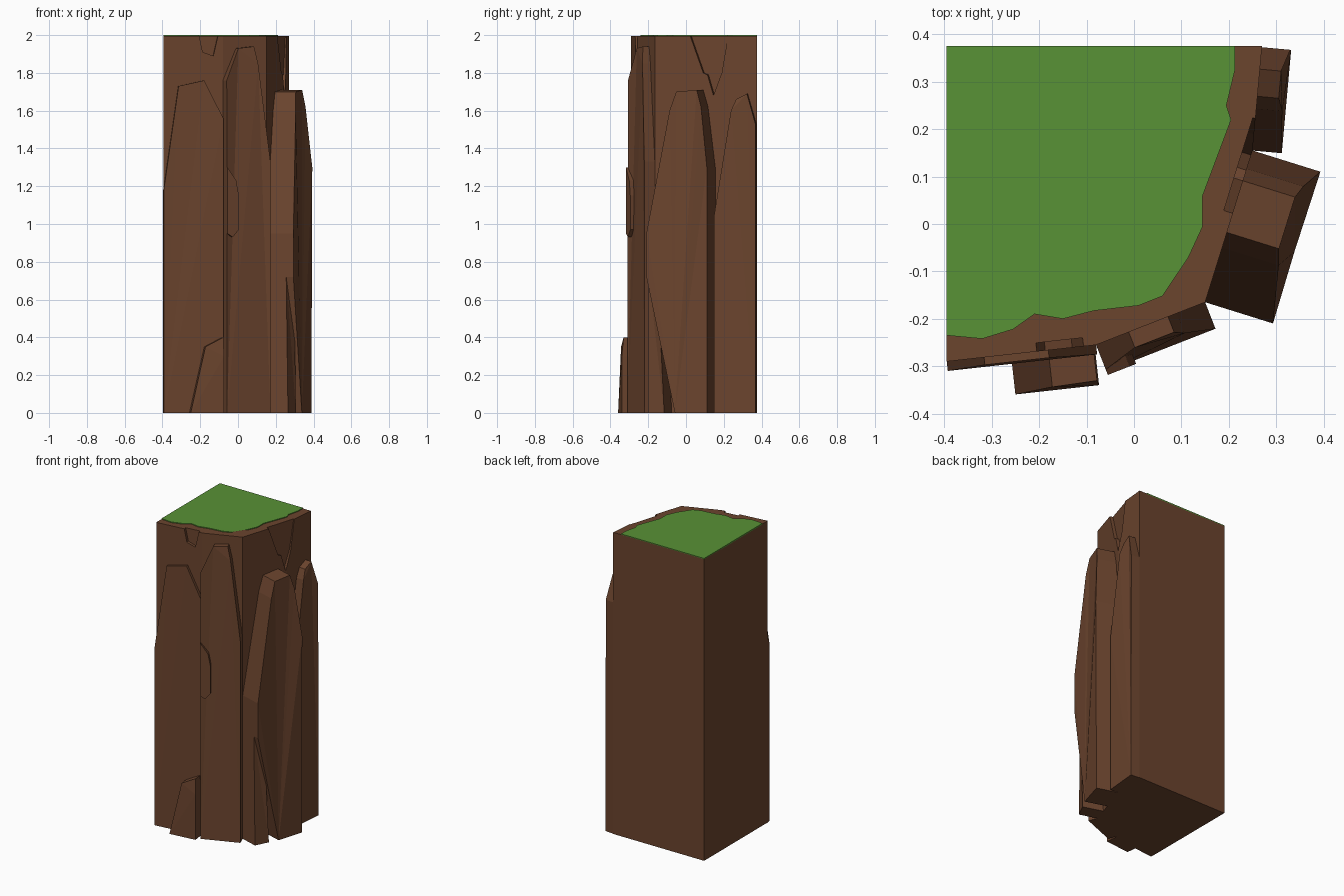
import bpy
import bmesh
from mathutils import Vector

cube = bpy.data.objects.get("Cube")
if cube:
    bpy.data.objects.remove(cube, do_unlink=True)


def make_material(name, colour):
    mat = bpy.data.materials.new(name)
    mat.use_nodes = True
    mat.diffuse_color = colour
    shader = mat.node_tree.nodes["Principled BSDF"]
    shader.inputs["Base Color"].default_value = colour
    shader.inputs["Roughness"].default_value = 0.9
    return mat


earth = make_material("brown earth", (0.147, 0.058, 0.027, 1))
turf = make_material("green grass", (0.098, 0.287, 0.037, 1))


def loft(name, first, second, material):
    """Solid between two matching point loops."""
    bm = bmesh.new()
    near = [bm.verts.new(p) for p in first]
    far = [bm.verts.new(p) for p in second]
    count = len(near)
    caps = [bm.faces.new(near), bm.faces.new(far[::-1])]
    for i in range(count):
        j = (i + 1) % count
        bm.faces.new((near[j], near[i], far[i], far[j]))
    # Leaning slabs have bent faces, so split them into flat triangles
    bmesh.ops.triangulate(bm, faces=caps)
    bmesh.ops.recalc_face_normals(bm, faces=bm.faces)
    mesh = bpy.data.meshes.new(name)
    bm.to_mesh(mesh)
    bm.free()
    mesh.materials.append(material)
    obj = bpy.data.objects.new(name, mesh)
    bpy.context.collection.objects.link(obj)
    return obj


def prism(name, plan, bottom, top, material):
    return loft(name, [(x, y, top) for x, y in plan],
                [(x, y, bottom) for x, y in plan], material)


def slab(name, wall, outline, inset=0.01):
    """Rock plate on a wall; outline points are (along, height, depth)."""
    start, end = (Vector((x, y, 0)) for x, y in wall)
    run = end - start
    out = Vector((run.y, -run.x, 0)).normalized()
    base = [start + run * u + Vector((0, 0, z)) for u, z, d in outline]
    front = [p + out * d for p, (u, z, d) in zip(base, outline)]
    back = [p - out * inset for p in base]
    return loft(name, front, back, earth)


# Plan corners of the cliff, from the flat left side round to the back
corners = [(-0.395, -0.29), (-0.08, -0.255), (0.15, -0.165),
           (0.25, 0.155), (0.27, 0.375)]
front_wall, middle_wall, side_wall, rear_wall = zip(corners, corners[1:])

# Main body with flat back and left sides
body = prism("cliff_body", corners + [(-0.395, 0.375)], 0, 1.995, earth)

# Notches broken out of the upper lip
notches = [
    slab("front_notch", front_wall,
         [(0.59, 2.1, 0.02), (0.6, 2, 0.02), (0.66, 1.91, 0.02),
          (0.84, 1.89, 0.02), (0.92, 2, 0.02), (0.93, 2.1, 0.02)], 0.018),
    slab("side_notch", side_wall,
         [(0.56, 2.1, 0.02), (0.58, 2, 0.02), (0.8, 1.8, 0.02),
          (0.87, 1.79, 0.02), (0.97, 1.68, 0.02), (1.1, 1.8, 0.02),
          (1.2, 2, 0.02), (1.22, 2.1, 0.02)], 0.02),
]
bpy.context.view_layer.objects.active = body
for notch in notches:
    cut = body.modifiers.new("notch", "BOOLEAN")
    cut.operation = "DIFFERENCE"
    cut.solver = "EXACT"
    cut.object = notch
    bpy.ops.object.modifier_apply(modifier=cut.name)
    bpy.data.objects.remove(notch, do_unlink=True)

# Ragged turf on top
prism("grass_top", [
    (-0.395, 0.375), (-0.395, -0.235), (-0.32, -0.242), (-0.255, -0.222),
    (-0.21, -0.19), (-0.15, -0.2), (-0.085, -0.183), (0.01, -0.172),
    (0.06, -0.152), (0.062, -0.1), (0.115, -0.07), (0.145, -0.005),
    (0.145, 0.06), (0.205, 0.22), (0.195, 0.25), (0.213, 0.325),
    (0.213, 0.375)], 1.992, 2, turf)

# Rock plates on the front
slab("front_plate", front_wall,
     [(0, 0, 0.02), (0, 1.18, 0.02), (0.25, 1.73, 0.016),
      (0.68, 1.76, 0.016), (1, 1.56, 0.02), (1, 0, 0.02)])
slab("foot_plate", front_wall,
     [(0.43, 0, 0.085), (0.68, 0.35, 0.078), (0.98, 0.4, 0.075),
      (0.99, 0.3, 0.085), (0.99, 0, 0.085)])
slab("middle_plate", middle_wall,
     [(0, 0, 0.06), (0, 1.76, 0.056), (0.3, 1.93, 0.035),
      (0.66, 1.94, 0.035), (0.74, 1.85, 0.045), (1, 1.33, 0.06),
      (1, 0, 0.06)])
slab("middle_flake", middle_wall,
     [(0, 0.95, 0.068), (0, 1.3, 0.068), (0.2, 1.23, 0.068),
      (0.26, 1.15, 0.068), (0.26, 0.97, 0.068), (0.12, 0.93, 0.068)])

# Rock plates on the right
slab("side_plate", side_wall,
     [(0.47, 0, 0.148), (0, 0.72, 0.15), (0, 0.95, 0.15),
      (0.36, 1.6, 0.125), (0.46, 1.7, 0.115), (0.8, 1.71, 0.115),
      (0.88, 1.62, 0.125), (1, 1.3, 0.15), (1, 0, 0.145)])
slab("side_splinter", side_wall,
     [(0, 0, 0.12), (0, 0.73, 0.11), (0.06, 0.77, 0.135),
      (0.22, 0.4, 0.135), (0.28, 0, 0.135)])
slab("rear_plate", rear_wall,
     [(0, 0, 0.062), (0, 1.05, 0.062), (0.4, 1.6, 0.055),
      (0.52, 1.66, 0.045), (0.78, 1.69, 0.045), (0.99, 1.53, 0.06),
      (0.99, 0, 0.062)])
